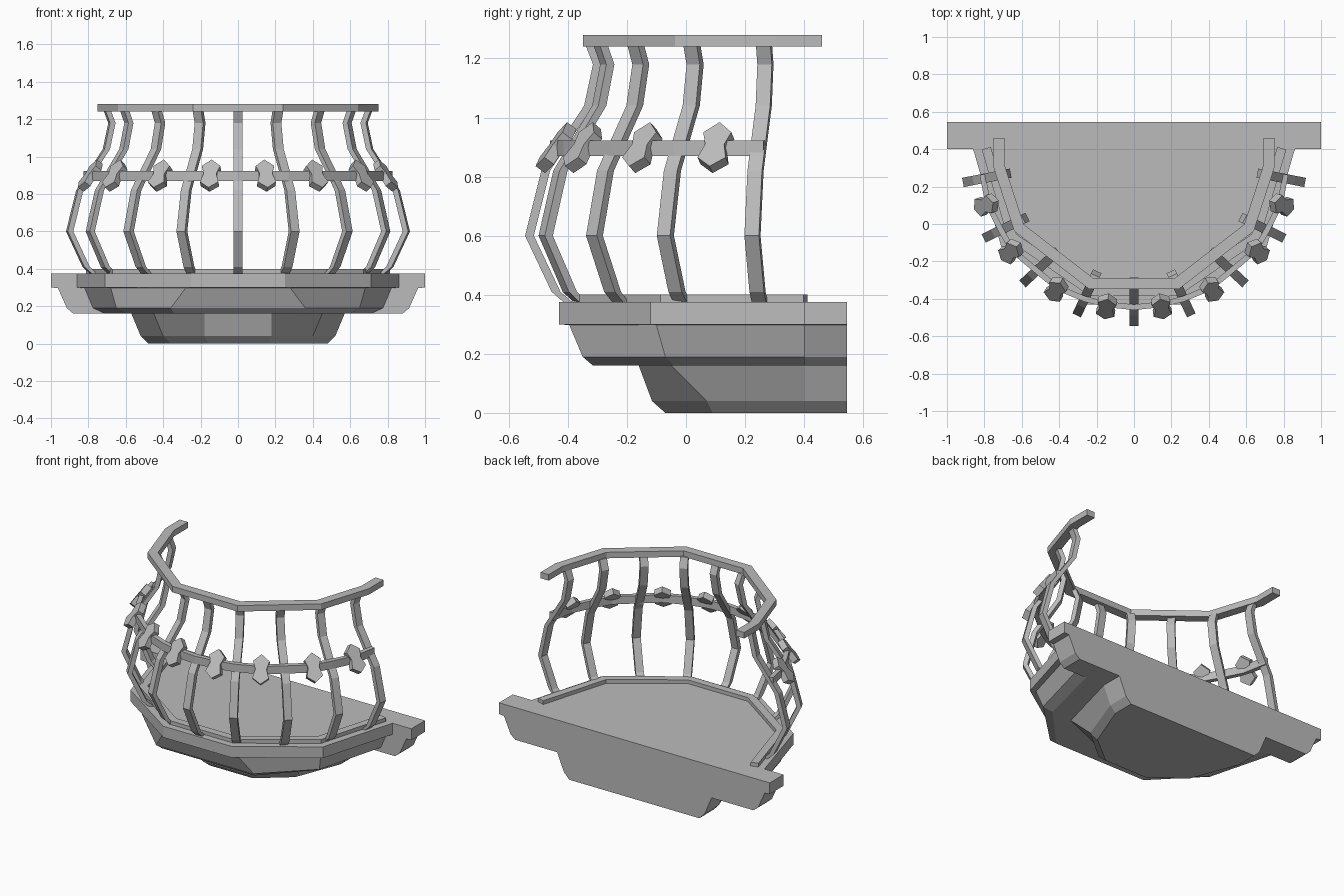
import bpy
import math
from mathutils import Vector

cube = bpy.data.objects.get("Cube")
if cube:
    bpy.data.objects.remove(cube, do_unlink=True)

# Single stone grey
stone = bpy.data.materials.new("stone_grey")
stone.use_nodes = True
stone.diffuse_color = (0.5, 0.5, 0.5, 1)
bsdf = next(n for n in stone.node_tree.nodes if n.type == "BSDF_PRINCIPLED")
bsdf.inputs["Base Color"].default_value = (0.5, 0.5, 0.5, 1)
bsdf.inputs["Roughness"].default_value = 0.8


def loft(name, rings):
    """Closed solid through rings that share a vertex count."""
    n = len(rings[0])
    verts = [tuple(p) for ring in rings for p in ring]
    faces = [tuple(range(n))[::-1],
             tuple(range(len(verts) - n, len(verts)))]
    for r in range(len(rings) - 1):
        for i in range(n):
            j = (i + 1) % n
            faces.append((r * n + i, r * n + j, r * n + n + j, r * n + n + i))
    mesh = bpy.data.meshes.new(name)
    mesh.from_pydata(verts, [], faces)
    mesh.materials.append(stone)
    obj = bpy.data.objects.new(name, mesh)
    bpy.context.collection.objects.link(obj)
    # Consistent outward normals
    import bmesh
    bm = bmesh.new()
    bm.from_mesh(mesh)
    bmesh.ops.recalc_face_normals(bm, faces=bm.faces)
    bm.to_mesh(mesh)
    bm.free()
    return obj


def mirrored(half):
    """Full left-to-right outline from its +x half."""
    return [(-x, y) for x, y in reversed(half) if x > 0] + list(half)


def layered(name, levels, back):
    """Stack of mirrored outlines, each closed by a straight back edge."""
    rings = []
    for z, half in levels:
        half = half + [(half[-1][0], back)]
        rings.append([(x, y, z) for x, y in mirrored(half)])
    return loft(name, rings)


def ribbon(name, half, width, z0, z1):
    """Mitred rectangular bar along a mirrored plan path."""
    path = [Vector(p) for p in mirrored(half)]
    rings = []
    for i, p in enumerate(path):
        a = (p - path[max(i - 1, 0)]).normalized()
        b = (path[min(i + 1, len(path) - 1)] - p).normalized()
        t = (a + b).normalized()
        side = Vector((t.y, -t.x))
        scale = width / 2 / max(side.dot(Vector(((b if b.length else a).y,
                                                 -(b if b.length else a).x))), 0.5)
        o, n = p + side * scale, p - side * scale
        rings.append([(o.x, o.y, z0), (n.x, n.y, z0), (n.x, n.y, z1), (o.x, o.y, z1)])
    return loft(name, rings)


# Floor slab with the moulding below it
slab = [(0.25, -0.43), (0.71, -0.12), (0.86, 0.40)]
layered("floor_slab", [
    (0.375, slab),
    (0.30, slab),
    (0.297, [(0.28, -0.395), (0.68, -0.10), (0.82, 0.40)]),
    (0.19, [(0.36, -0.35), (0.65, -0.07), (0.775, 0.40)]),
    (0.16, [(0.34, -0.315), (0.60, -0.04), (0.71, 0.40)]),
], 0.401)

# Wide plate against the wall, same moulding profile
profile = mirrored([(0.88, 0.16), (0.915, 0.19), (0.963, 0.297), (1, 0.30), (1, 0.375)])
loft("wall_plate", [[(x, y, z) for x, z in profile] for y in (0.40, 0.545)])

# Lower bracket
layered("lower_bracket", [
    (0.16, [(0.18, -0.16), (0.45, -0.05), (0.57, 0.40)]),
    (0.04, [(0.18, -0.115), (0.40, 0.07), (0.52, 0.40)]),
    (0.0, [(0.16, -0.07), (0.36, 0.09), (0.48, 0.40)]),
], 0.545)

# Curb and top rail
ribbon("floor_curb", [(0.23, -0.36), (0.65, -0.07), (0.79, 0.405)], 0.05, 0.37, 0.40)
ribbon("top_rail", [(0.23, -0.318), (0.615, -0.02), (0.722, 0.31), (0.722, 0.46)],
       0.06, 1.24, 1.28)

# Bulging balusters: plan position of the belly and outward direction
stations = [((0, -0.53), -90), ((0.30, -0.475), -65), ((0.585, -0.31), -43),
            ((0.79, -0.07), -26), ((0.90, 0.225), -11)]
bulge = [(0.375, -0.13), (0.41, -0.09), (0.60, 0), (0.82, -0.055),
         (1.04, -0.20), (1.18, -0.23), (1.245, -0.205)]


def baluster(name, pos, angle, side):
    c, s = math.cos(math.radians(angle)), math.sin(math.radians(angle))
    rings = []
    for z, off in bulge:
        ring = []
        for r, t in ((-1, -1), (1, -1), (1, 1), (-1, 1)):
            d, w = off + r * 0.015, t * 0.025
            ring.append((side * (pos[0] + c * d - s * w), pos[1] + s * d + c * w, z))
        rings.append(ring)
    loft(name, rings)


for i, (pos, angle) in enumerate(stations):
    if i == 0:
        baluster("baluster_centre", pos, angle, 1)
    else:
        baluster(f"baluster_left_{i}", pos, angle, 1)
        baluster(f"baluster_right_{i}", pos, angle, -1)

# Middle band, bowed between the balusters
band = [(0, -0.445), (0.145, -0.43), (0.265, -0.40), (0.41, -0.34), (0.52, -0.25),
        (0.65, -0.14), (0.71, -0.035), (0.78, 0.105), (0.81, 0.265)]
ribbon("middle_band", band, 0.03, 0.87, 0.922)

# Waisted plates on the band, leaning back with the balusters
outline = [(0, -0.092), (0.05, -0.055), (0.034, 0), (0.05, 0.05), (0, 0.092)]
outline += [(-u, v) for u, v in outline[-2:0:-1]]
lean = math.radians(36)
for i in range(1, len(band), 2):
    a, b = Vector(band[i - 1]), Vector(band[i + 1])
    t = (b - a).normalized()
    for label, side in (("left", 1), ("right", -1)):
        along = Vector((side * t.x, t.y, 0))
        out = Vector((side * t.y, -t.x, 0))
        up = Vector((0, 0, math.cos(lean))) - out * math.sin(lean)
        normal = out * math.cos(lean) + Vector((0, 0, math.sin(lean)))
        centre = Vector((side * band[i][0], band[i][1], 0.898)) + out * 0.01
        loft(f"band_ornament_{label}_{i // 2 + 1}",
             [[centre + along * u + up * v + normal * d for u, v in outline]
              for d in (-0.02, 0.02)])
